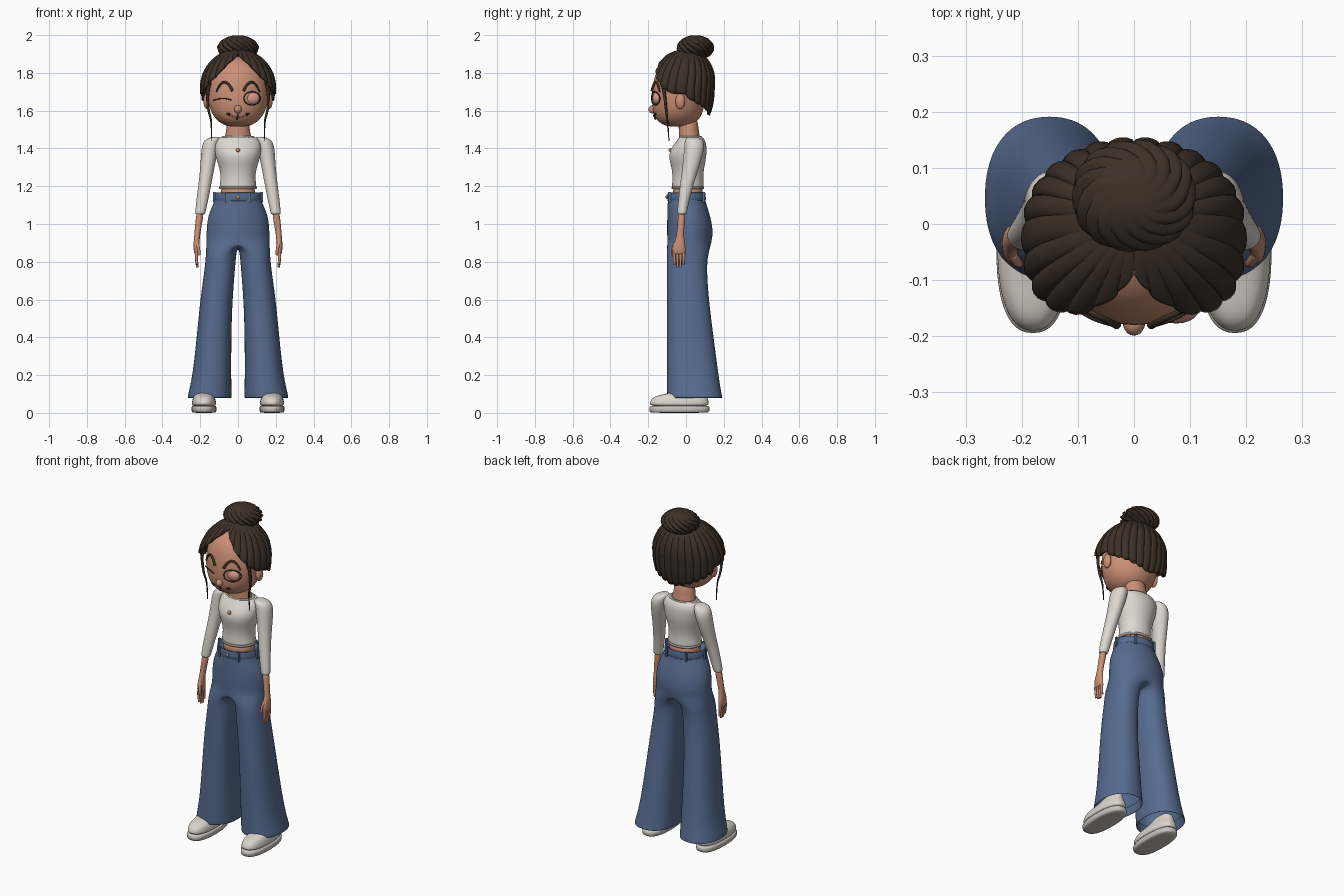
import bpy, bmesh
from math import sin, cos, pi, acos, radians, sqrt, copysign
from mathutils import Vector

cube = bpy.data.objects.get("Cube")
if cube:
    bpy.data.objects.remove(cube, do_unlink=True)


def material(name, r, g, b):
    m = bpy.data.materials.new(name)
    m.use_nodes = True
    m.diffuse_color = (r, g, b, 1)
    bsdf = next(n for n in m.node_tree.nodes if n.type == 'BSDF_PRINCIPLED')
    bsdf.inputs["Base Color"].default_value = (r, g, b, 1)
    bsdf.inputs["Roughness"].default_value = .8
    return m


SKIN = material("skin", .6, .28, .18)
HAIR = material("dark brown hair", .047, .03, .02)
SHIRT = material("cream knit", .72, .68, .62)
TRIM = material("grey trim", .38, .36, .33)
DENIM = material("blue denim", .095, .15, .28)
SHOE = material("shoe white", .72, .66, .6)
SOLE = material("sole grey", .58, .54, .5)
COPPER = material("copper", .65, .27, .12)
LID = material("pink lid", .66, .32, .25)
LINE = material("dark line", .03, .018, .014)


def lerp(table, t):
    """Blend the two rows of a table on either side of key t."""
    for a, b in zip(table, table[1:]):
        if a[0] <= t <= b[0]:
            f = (t - a[0]) / (b[0] - a[0])
            return [p + (q - p) * f for p, q in zip(a, b)]
    return table[0] if t < table[0][0] else table[-1]


def finish(name, bm, mat, mirror=False, subsurf=0, sharp=None):
    bmesh.ops.recalc_face_normals(bm, faces=bm.faces)
    me = bpy.data.meshes.new(name)
    bm.to_mesh(me)
    bm.free()
    for p in me.polygons:
        p.use_smooth = True
    if sharp:
        me.set_sharp_from_angle(angle=radians(sharp))
    me.materials.append(mat)
    ob = bpy.data.objects.new(name, me)
    bpy.context.scene.collection.objects.link(ob)
    if mirror:
        ob.modifiers.new("mirror", 'MIRROR')
    if subsurf:
        s = ob.modifiers.new("subdivision", 'SUBSURF')
        s.levels = s.render_levels = subsurf
    return ob


N = 24


def ring_point(row, k, power=2):
    """Point k of a horizontal superellipse (z, cx, cy, rx, ry); k = 0 faces front."""
    z, cx, cy, rx, ry = row
    a = 2 * pi * k / N - pi / 2
    c, s = (copysign(abs(v) ** (2 / power), v) for v in (cos(a), sin(a)))
    return Vector((cx + rx * c, cy + ry * s, z))


def bridge(bm, a, b, closed=True):
    n = len(a)
    for k in range(n if closed else n - 1):
        j = (k + 1) % n
        bm.faces.new((a[k], a[j], b[j], b[k]))


def loft(name, rows, mat, mirror=False, power=2, subsurf=1, caps=True, sharp=None):
    bm = bmesh.new()
    rings = [[bm.verts.new(ring_point(r, k, power)) for k in range(N)] for r in rows]
    for a, b in zip(rings, rings[1:]):
        bridge(bm, a, b)
    if caps:
        bm.faces.new(rings[0])
        bm.faces.new(rings[-1])
    return finish(name, bm, mat, mirror, subsurf, sharp)


def ellipsoid(name, centre, radii, mat, mirror=False):
    bm = bmesh.new()
    bmesh.ops.create_uvsphere(bm, u_segments=20, v_segments=12, radius=1)
    for v in bm.verts:
        v.co = Vector(c + r * p for c, r, p in zip(centre, radii, v.co))
    return finish(name, bm, mat, mirror)


def both(path):
    return [path, [(-x, y, z) for x, y, z in path]]


def tube(name, paths, radius, mat, tip=1):
    """Rounded cords along paths, narrowing to the tip factor."""
    cu = bpy.data.curves.new(name, 'CURVE')
    cu.dimensions, cu.bevel_depth, cu.bevel_resolution = '3D', radius, 2
    cu.use_fill_caps = True
    cu.resolution_u = 6
    for path in paths:
        sp = cu.splines.new('NURBS')
        sp.points.add(len(path) - 1)
        for i, co in enumerate(path):
            sp.points[i].co = (*co, 1)
            sp.points[i].radius = 1 + (tip - 1) * i / (len(path) - 1)
        sp.order_u = min(3, len(path))
        sp.use_endpoint_u = True
    cu.materials.append(mat)
    ob = bpy.data.objects.new(name, cu)
    bpy.context.scene.collection.objects.link(ob)


def ribbed_shell(name, centre, radii, back, edge, lobes, depth, twist=0, shift=0, low=1):
    """Dome of strands running from a pole down to the height edge(angle)."""
    bm = bmesh.new()
    seg, rows, rings = lobes * 12, 16, []
    for j in range(1, rows + 1):
        ring = []
        for i in range(seg):
            a, t = 2 * pi * i / seg, j / rows
            phi = t * acos(max(-1, min(1, (edge(a) - centre[2]) / radii[2])))
            f = sin(phi) ** (1 if phi < pi / 2 else low)
            f *= 1 + depth * (abs(sin(lobes * a)) - .6) * min(1, 2 * t)
            w = a + twist * phi
            ry = radii[1] if cos(w) > 0 else back
            y = -ry * copysign(abs(cos(w)) ** .85, cos(w)) * f
            ring.append(bm.verts.new((centre[0] + radii[0] * sin(w) * f,
                                      centre[1] + y + shift * max(0, cos(phi)),
                                      centre[2] + radii[2] * cos(phi))))
        rings.append(ring)
    bm.faces.new(rings[0])
    for a, b in zip(rings, rings[1:]):
        bridge(bm, a, b)
    return finish(name, bm, HAIR, sharp=32)


# Head, neck and ears
HEAD = [(1.515, 0, -.045, .04, .04), (1.525, 0, -.045, .08, .08), (1.555, 0, -.045, .12, .118),
        (1.6, 0, -.042, .148, .136), (1.66, 0, -.04, .16, .142), (1.72, 0, -.04, .16, .141),
        (1.79, 0, -.04, .148, .126), (1.84, 0, -.04, .118, .098), (1.875, 0, -.035, .07, .06),
        (1.887, 0, -.03, .02, .02)]
loft("head", HEAD, SKIN, subsurf=2)
loft("neck", [(1.43, 0, .02, .08, .06), (1.465, 0, .018, .07, .056), (1.5, 0, .014, .061, .052),
              (1.57, 0, .01, .062, .054)], SKIN)
ellipsoid("ears", (.165, -.03, 1.65), (.018, .026, .042), SKIN, mirror=True)
ellipsoid("nose", (0, -.175, 1.607), (.02, .024, .022), SKIN)


def on_face(x, z, out=.001):
    _, _, cy, rx, ry = lerp(HEAD, z)
    return (x, cy - ry * sqrt(max(0, 1 - (x / rx) ** 2)) - out, z)


# Brows, lids, lashes and mouth
tube("brows", both([on_face(x, z) for x, z in
                    ((.03, 1.705), (.045, 1.74), (.075, 1.755), (.1, 1.735), (.115, 1.7))]), .008, HAIR, .6)
ellipsoid("left_eyelid", on_face(.075, 1.665, -.012), (.04, .024, .034), LID)
tube("left_lashes", [[on_face(.075 + .044 * cos(a), 1.665 + .036 * sin(a), .003)
                      for a in (pi * k / 8 for k in range(17))]], .003, LINE)
tube("right_lashes", [[on_face(x, 1.665 - (x + .08) ** 2 * 4, .003)
                       for x in (-.13, -.1, -.08, -.06, -.035)]], .003, LINE)
tube("mouth", [[on_face(x, 1.564 + x * x * 6) for x in (-.05, -.025, 0, .025, .05)]], .003, LID)
tube("mouth_corners", both([on_face(.042, 1.58), on_face(.06, 1.583)]), .006, LINE)
tube("lip_crease", [[on_face(0, 1.578), on_face(-.006, 1.553)]], .004, LINE)

# Hair: parted cap, twisted bun and loose locks
HAIRLINE = [(0, 1.895), (20, 1.85), (40, 1.78), (62, 1.72), (78, 1.69), (92, 1.69),
            (110, 1.655), (150, 1.61), (180, 1.585)]


def hairline(a):
    d = abs((a * 180 / pi + 180) % 360 - 180)
    return lerp(HAIRLINE, d)[1] - (.012 * abs(sin(13 * a)) if d > 95 else 0)


cap = ribbed_shell("hair_cap", (0, -.025, 1.72), (.186, .178, .195), .163, hairline, 13, .05,
                   shift=.03, low=.45)
solid = cap.modifiers.new("thickness", 'SOLIDIFY')
solid.thickness, solid.offset = .012, -1
ribbed_shell("hair_bun", (0, .05, 1.933), (.105, .095, .067), .095, lambda a: 1.868, 7, .14, twist=.9)
tube("loose_locks", both([(.15, -.125, 1.75), (.163, -.115, 1.7), (.158, -.105, 1.6),
                          (.137, -.097, 1.54), (.142, -.09, 1.44)]), .011, HAIR, .2)

# Shirt with trims, bare waist and pendant
loft("shirt_body", [(1.188, 0, .01, .098, .084), (1.2, 0, .01, .099, .085), (1.25, 0, .01, .091, .081),
                    (1.3, 0, .01, .1, .087), (1.35, 0, .008, .118, .1), (1.39, 0, .012, .124, .098),
                    (1.43, 0, .025, .125, .083), (1.455, 0, .028, .105, .066),
                    (1.464, 0, .024, .085, .06)], SHIRT, subsurf=2)
loft("shirt_hem", [(1.184, 0, .01, .099, .085), (1.186, 0, .01, .101, .087),
                   (1.197, 0, .01, .101, .087), (1.199, 0, .01, .099, .085)], TRIM)
loft("neckline_trim", [(1.455, 0, .024, .091, .063), (1.461, 0, .024, .091, .063),
                       (1.468, 0, .022, .079, .058), (1.46, 0, .02, .07, .054)], TRIM, caps=False)
loft("waist", [(1.12, 0, .01, .095, .082), (1.17, 0, .01, .092, .08), (1.21, 0, .01, .088, .077)], SKIN)
ellipsoid("pendant", (0, -.084, 1.392), (.011, .008, .011), COPPER)

# Arms
loft("sleeves", [(1.462, .115, .035, .025, .03), (1.445, .138, .042, .044, .05), (1.4, .149, .045, .046, .055),
                 (1.3, .162, .025, .037, .044), (1.2, .177, .002, .034, .035), (1.12, .19, -.012, .031, .029),
                 (1.058, .2, -.021, .027, .026), (1.05, .2, -.021, .025, .024)], SHIRT, mirror=True, subsurf=2)
loft("forearms", [(1.08, .197, -.02, .021, .021), (1.0, .209, -.026, .018, .019), (.935, .217, -.031, .015, .018),
                  (.895, .22, -.035, .016, .031), (.86, .22, -.037, .015, .035),
                  (.835, .219, -.037, .012, .034)], SKIN, mirror=True)
for i, tip in enumerate((.785, .772, .77, .787)):
    y = -.062 + .0165 * i
    tube("fingers_%d" % i, both([(.219, y, .85), (.222, y, .81), (.215, y, tip)]), .009, SKIN, .7)
tube("thumbs", both([(.217, -.055, .9), (.208, -.072, .875), (.204, -.07, .835)]), .01, SKIN, .7)

# Jeans: one half with a crotch seam, mirrored
HIPS = [(1.165, 0, 0, .116, .097), (1.12, 0, .003, .124, .1), (1.06, 0, .012, .155, .112),
        (1.0, 0, .019, .166, .12), (.95, 0, .021, .168, .122), (.915, 0, .019, .168, .119)]
LEGS = [(.85, .089, .01, .081, .111), (.78, .094, .004, .08, .105), (.6, .115, .01, .086, .111),
        (.4, .127, .023, .092, .124), (.2, .138, .036, .103, .137), (.11, .148, .043, .114, .144),
        (.078, .151, .047, .118, .148), (.078, .151, .047, .112, .142), (.13, .145, .04, .102, .13)]
bm = bmesh.new()
half = N // 2 + 1
hips = [[bm.verts.new(ring_point(r, k)) for k in range(half)] for r in HIPS]
split = list(hips[-1])
for k in range(half, N):
    p = ring_point(HIPS[-1], k)
    split.append(bm.verts.new((0, p.y, p.z + .045 * p.x / HIPS[-1][3])))
for a, b in zip(hips, hips[1:]):
    bridge(bm, a, b, closed=False)
previous = split
for r in LEGS:
    ring = [bm.verts.new(ring_point(r, k, 2.25)) for k in range(N)]
    bridge(bm, previous, ring)
    previous = ring
finish("jeans", bm, DENIM, mirror=True, subsurf=2)

# Waistband, belt loops and button
loft("waistband", [(1.118, 0, .003, .122, .1), (1.12, 0, .003, .126, .104), (1.163, 0, .003, .123, .102),
                   (1.166, 0, .003, .12, .099), (1.166, 0, .003, .113, .092),
                   (1.13, 0, .003, .11, .09)], DENIM, subsurf=1)
bm = bmesh.new()
for k in (2, 6, 10):
    made = bmesh.ops.create_cube(bm, size=1)["verts"]
    at = ring_point((1.142, 0, .003, .126, .104), k)
    for v in made:
        v.co = at + Vector((v.co.x * .013, v.co.y * .013, v.co.z * .056))
finish("belt_loops", bm, DENIM, mirror=True, sharp=30)
ellipsoid("button", (0, -.102, 1.143), (.01, .006, .01), COPPER)

# Shoes
loft("shoe_soles", [(0, .18, -.035, .06, .153), (.004, .18, -.035, .066, .16), (.034, .18, -.035, .067, .162),
                    (.038, .18, -.035, .062, .157)], SOLE, mirror=True, power=2.5)
loft("shoe_uppers", [(.03, .18, -.035, .064, .158), (.055, .18, -.035, .065, .158), (.078, .18, -.033, .06, .149),
                     (.094, .18, -.022, .05, .13), (.108, .18, .02, .04, .085),
                     (.14, .175, .04, .036, .06)], SHOE, mirror=True, power=2.4, subsurf=2)
